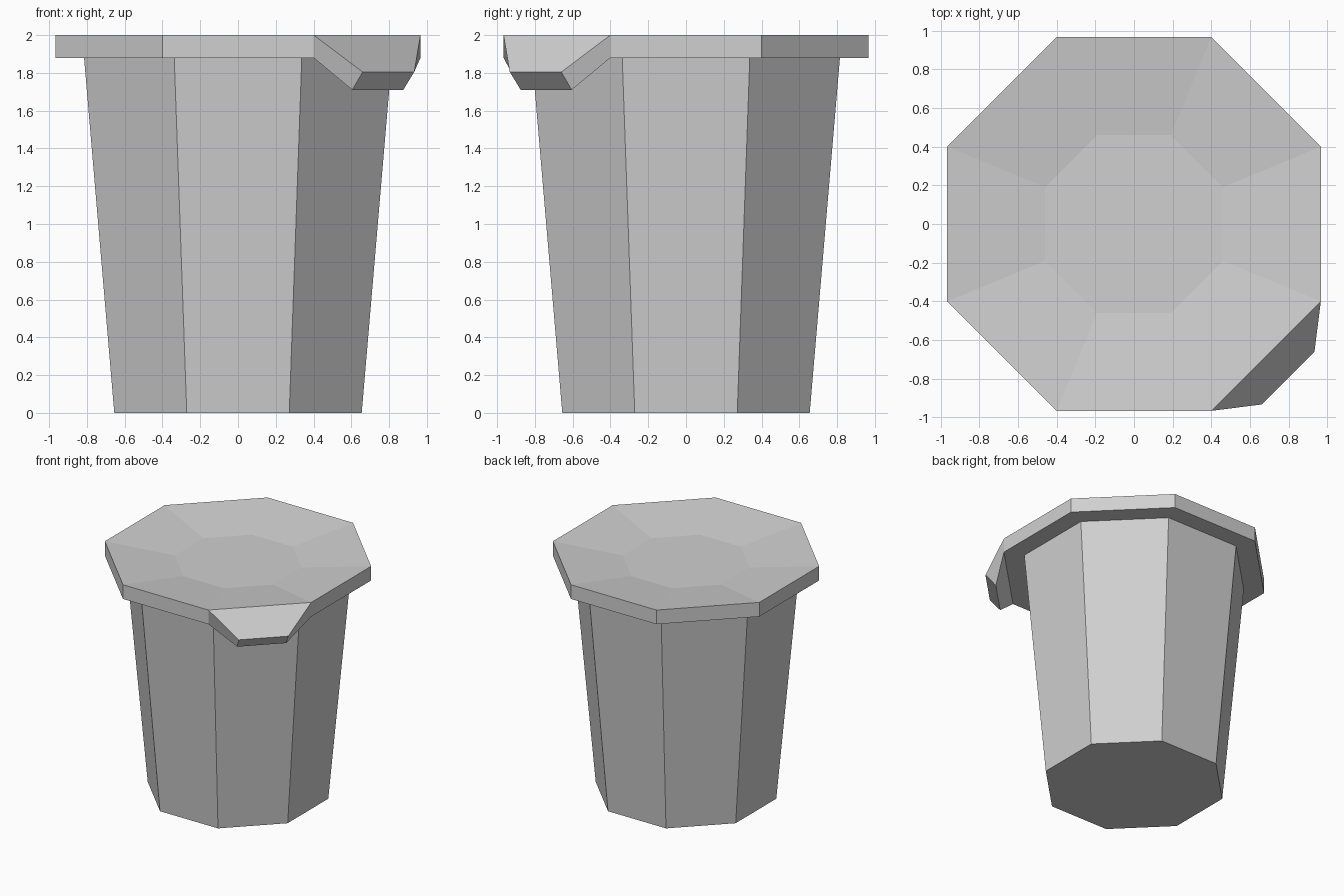
import bpy, bmesh, math

cube = bpy.data.objects.get("Cube")
if cube:
    bpy.data.objects.remove(cube, do_unlink=True)

grey = bpy.data.materials.new("light_grey")
grey.use_nodes = True
colour = (0.63, 0.63, 0.63, 1)
grey.diffuse_color = colour
grey.node_tree.nodes["Principled BSDF"].inputs["Base Color"].default_value = colour


def octagon(bm, apothem, z):
    """Ring of eight vertices with flat sides facing the axes."""
    r = apothem / math.cos(math.pi / 8)
    angles = [(i + 0.5) * math.pi / 4 for i in range(8)]
    return [bm.verts.new((r * math.cos(a), r * math.sin(a), z)) for a in angles]


def bridge(bm, lower, upper, skip=None):
    for i in range(8):
        j = (i + 1) % 8
        if i != skip:
            bm.faces.new((lower[i], lower[j], upper[j], upper[i]))


def finish(bm, name):
    bmesh.ops.recalc_face_normals(bm, faces=bm.faces)
    mesh = bpy.data.meshes.new(name)
    bm.to_mesh(mesh)
    bm.free()
    mesh.materials.append(grey)
    obj = bpy.data.objects.new(name, mesh)
    bpy.context.collection.objects.link(obj)


# Tapered body, closed at the base
bm = bmesh.new()
base = octagon(bm, 0.655, 0)
neck = octagon(bm, 0.815, 1.88)
bm.faces.new(base[::-1])
bridge(bm, base, neck)

# Overhanging rim with a shallow dished top
SPOUT = 6  # side facing front left
under = octagon(bm, 0.966, 1.88)
edge = octagon(bm, 0.966, 2.0)
dish = octagon(bm, 0.46, 1.935)
bridge(bm, neck, under)
bridge(bm, under, edge, skip=SPOUT)
bridge(bm, edge, dish)
bm.faces.new(dish)

# Drooping spout drawn out of one rim side
k = SPOUT
rim = [under[k], under[k + 1], edge[k + 1], edge[k]]
tip = [bm.verts.new(p) for p in ((0.605, -0.875, 1.71), (0.875, -0.605, 1.71),
                                 (0.933, -0.66, 1.805), (0.66, -0.933, 1.805))]
for i in range(4):
    j = (i + 1) % 4
    bm.faces.new((rim[i], rim[j], tip[j], tip[i]))
bm.faces.new(tip)
finish(bm, "cup_with_spout")
